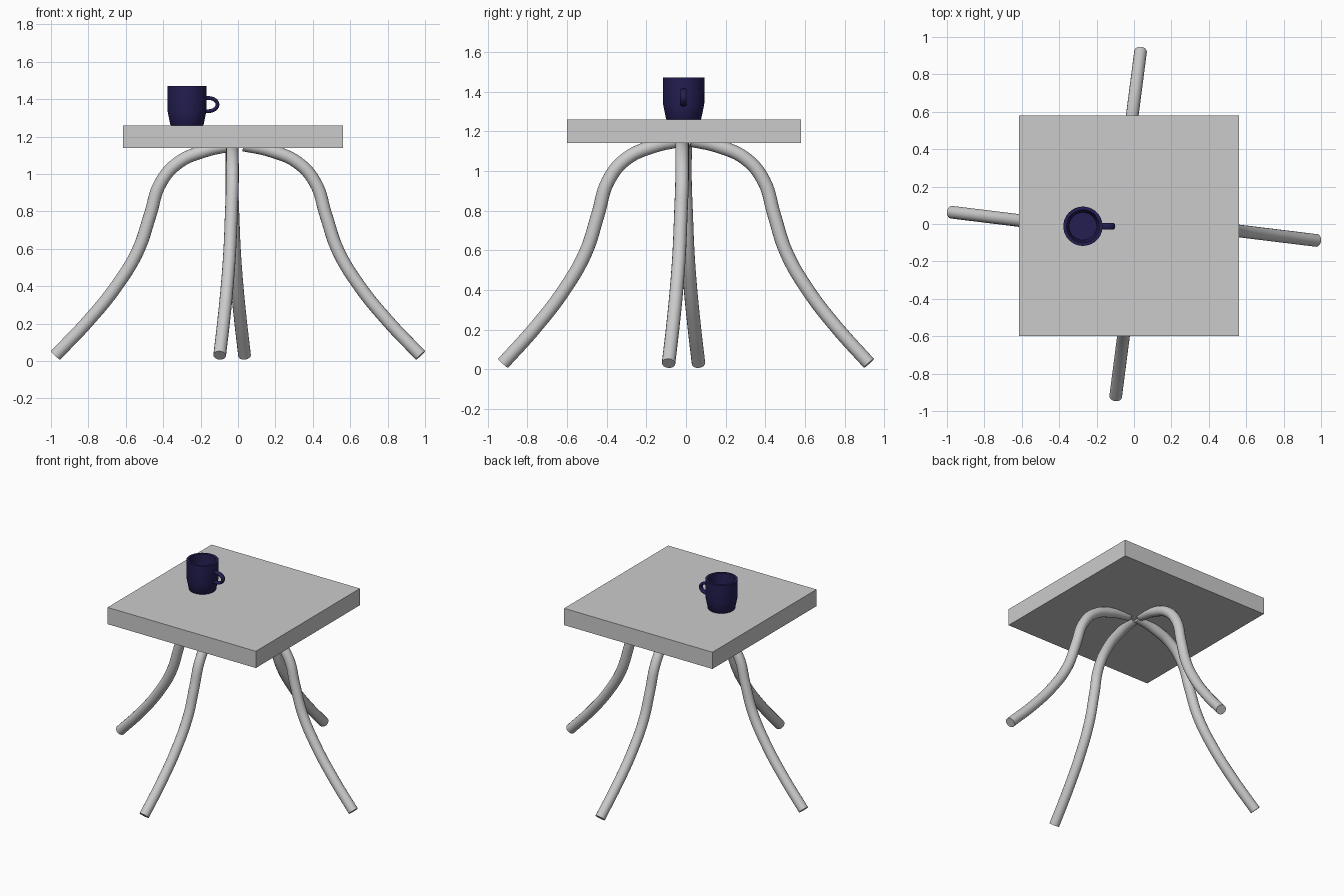
import bpy, bmesh, math
from mathutils import Vector

if "Cube" in bpy.data.objects:
    bpy.data.objects.remove(bpy.data.objects["Cube"])

NAVY = bpy.data.materials.new("navy")
NAVY.diffuse_color = (0.017, 0.013, 0.085, 1)
NAVY.use_nodes = True
NAVY.node_tree.nodes["Principled BSDF"].inputs["Base Color"].default_value = NAVY.diffuse_color


def finish(obj, smooth=True):
    bpy.ops.object.select_all(action='DESELECT')
    obj.select_set(True)
    bpy.context.view_layer.objects.active = obj
    if obj.type == 'CURVE':
        bpy.ops.object.convert(target='MESH')
        obj = bpy.context.view_layer.objects.active
    if smooth:
        bpy.ops.object.shade_smooth_by_angle(angle=math.radians(35))
    return obj


def tube(name, points, radius):
    curve = bpy.data.curves.new(name, 'CURVE')
    curve.dimensions = '3D'
    curve.bevel_depth = radius
    curve.bevel_resolution = 6
    curve.use_fill_caps = True
    curve.resolution_u = 8
    spline = curve.splines.new('BEZIER')
    spline.bezier_points.add(len(points) - 1)
    for bp, p in zip(spline.bezier_points, points):
        bp.co = p
        bp.handle_left_type = bp.handle_right_type = 'AUTO'
    obj = bpy.data.objects.new(name, curve)
    bpy.context.collection.objects.link(obj)
    return finish(obj)


# Square table top
bpy.ops.mesh.primitive_cube_add(size=1, location=(-0.027, -0.01, 1.2))
top = bpy.context.object
top.name = "table_top"
top.scale = (1.176, 1.178, 0.12)

# Four bent legs, each sweeping slightly clockwise toward the foot
LEG = [(0.03, 1.155), (0.17, 1.125), (0.32, 1.06), (0.415, 0.95), (0.47, 0.78),
       (0.535, 0.59), (0.65, 0.40), (0.80, 0.215), (0.976, 0.03)]
for name, angle, reach, shift in [
        ("right_leg", 0, 1.0, (0, -0.02)),
        ("back_leg", 90, 0.945, (-0.033, 0)),
        ("left_leg", 180, 1.0, (0, -0.005)),
        ("front_leg", 270, 0.945, (-0.03, 0))]:
    a = math.radians(angle)
    path = []
    for r, z in LEG:
        side = 0.068 * max(0, r - 0.42) / 0.556
        path.append((r * reach * math.cos(a) + side * math.sin(a) + shift[0],
                     r * reach * math.sin(a) - side * math.cos(a) + shift[1], z))
    tube(name, path, 0.034)

# Mug body: lathed outer and inner wall
MUG = Vector((-0.273, -0.012, 1.26))
profile = [(0, 0), (0.086, 0), (0.089, 0.004), (0.104, 0.078), (0.105, 0.21),
           (0.087, 0.21), (0.086, 0.08), (0.074, 0.02), (0, 0.02)]
bm = bmesh.new()
verts = [bm.verts.new((r, 0, z)) for r, z in profile]
edges = [bm.edges.new(pair) for pair in zip(verts, verts[1:])]
bmesh.ops.spin(bm, geom=verts + edges, axis=(0, 0, 1), cent=(0, 0, 0),
               angle=math.tau, steps=40, use_duplicate=False)
bmesh.ops.remove_doubles(bm, verts=bm.verts, dist=0.0005)
bmesh.ops.recalc_face_normals(bm, faces=bm.faces)
mesh = bpy.data.meshes.new("mug_body")
bm.to_mesh(mesh)
bm.free()
mug = bpy.data.objects.new("mug_body", mesh)
mug.location = MUG
bpy.context.collection.objects.link(mug)
mesh.materials.append(NAVY)
finish(mug)

# Mug handle: half loop, wider than it is thick
arc = [(0.095, 0, 0.035)] + [
    (0.115 + 0.048 * math.cos(t), 0, 0.035 * math.sin(t))
    for t in (math.radians(d) for d in (80, 50, 25, 0, -25, -50, -80))
] + [(0.095, 0, -0.035)]
handle = tube("mug_handle", arc, 0.01)
handle.scale = (1, 1.75, 1)
handle.location = MUG + Vector((0, 0, 0.111))
handle.data.materials.append(NAVY)
